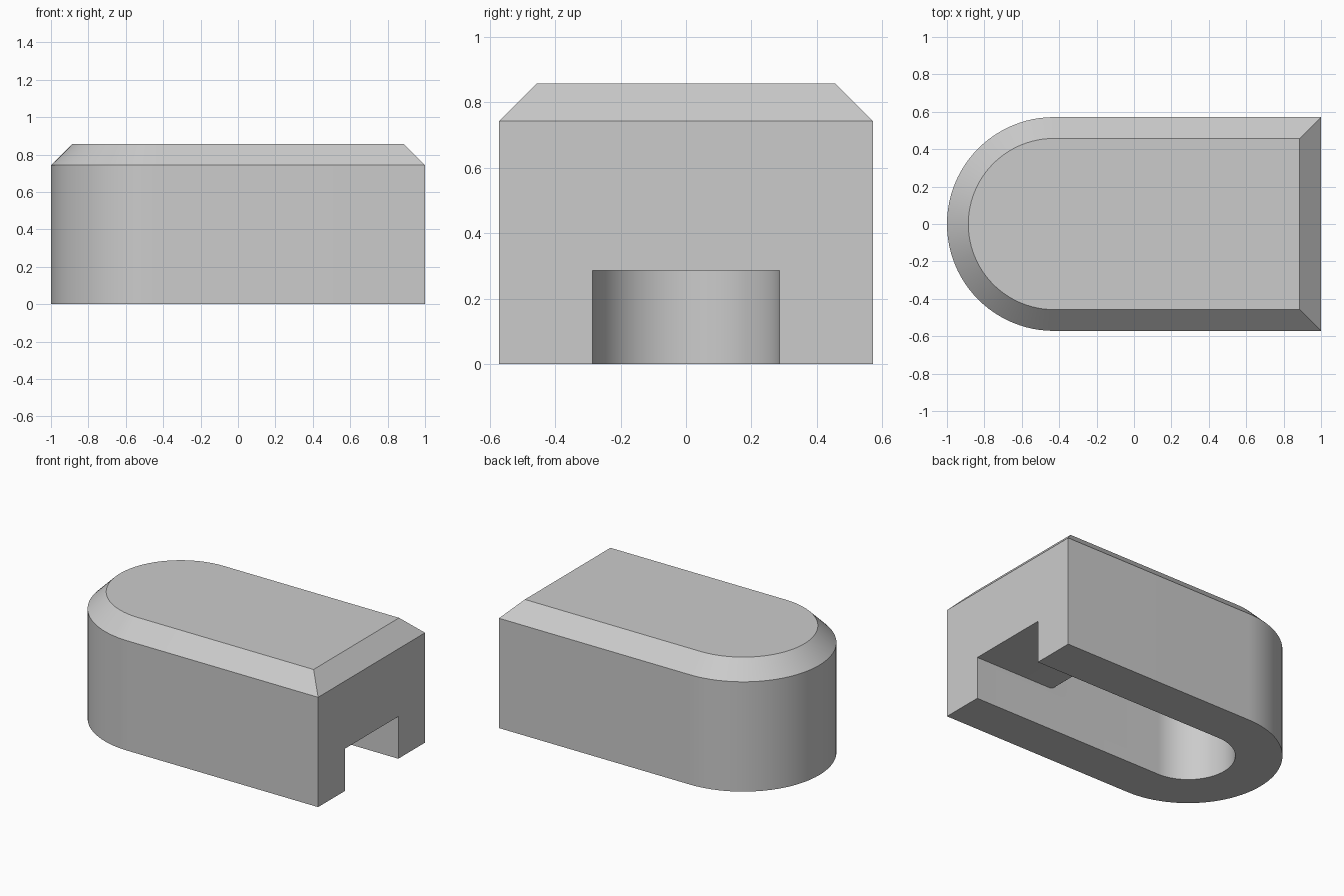
import bpy
import bmesh
from math import sin, cos, pi, radians

if "Cube" in bpy.data.objects:
    bpy.data.objects.remove(bpy.data.objects["Cube"])

UNIT = 1 / 7                      # wall thickness is two units
ROUND_X = -3 * UNIT               # centre of the rounded end
CHAMFER = 0.114
TOP = 6 * UNIT
STEPS = 48

grey = bpy.data.materials.new("grey plastic")
grey.use_nodes = True
GREY = (0.6, 0.6, 0.6, 1)
grey.diffuse_color = GREY
grey.node_tree.nodes["Principled BSDF"].inputs["Base Color"].default_value = GREY


def outline(radius, end_x):
    """Plan with a square end at +x and a half round end at -x."""
    arc = [(ROUND_X - radius * sin(pi * i / STEPS), radius * cos(pi * i / STEPS))
           for i in range(STEPS + 1)]
    return [(end_x, radius)] + arc + [(end_x, -radius)]


def loft(name, rings):
    """Closed solid through matching rings of points."""
    bm = bmesh.new()
    loops = [[bm.verts.new(p) for p in ring] for ring in rings]
    count = len(loops[0])
    for low, high in zip(loops, loops[1:]):
        for i in range(count):
            j = (i + 1) % count
            bm.faces.new((low[i], low[j], high[j], high[i]))
    bm.faces.new(loops[0][::-1])
    bm.faces.new(loops[-1])
    bmesh.ops.recalc_face_normals(bm, faces=bm.faces)
    mesh = bpy.data.meshes.new(name)
    bm.to_mesh(mesh)
    bm.free()
    mesh.materials.append(grey)
    obj = bpy.data.objects.new(name, mesh)
    bpy.context.collection.objects.link(obj)
    return obj


def plan_ring(radius, end_x, z):
    return [(x, y, z) for x, y in outline(radius, end_x)]


def subtract(target, cutter):
    mod = target.modifiers.new("cut", 'BOOLEAN')
    mod.operation = 'DIFFERENCE'
    mod.solver = 'EXACT'
    mod.object = cutter
    bpy.context.view_layer.objects.active = target
    bpy.ops.object.modifier_apply(modifier=mod.name)
    bpy.data.objects.remove(cutter)


# Outer body with chamfered top rim
body = loft("cover_body", [
    plan_ring(4 * UNIT, 1, 0),
    plan_ring(4 * UNIT, 1, TOP - CHAMFER),
    plan_ring(4 * UNIT - CHAMFER, 1 - CHAMFER, TOP)])

# Inner hollow, open at the bottom and the square end
hollow = loft("hollow_cutter", [
    plan_ring(2 * UNIT, 1.1, -0.1),
    plan_ring(2 * UNIT, 1.1, 4 * UNIT)])

# Solid lintel over the entry slot, with a rounded inner lower edge
R = 0.05
edge_x = 3 * UNIT
profile = [(1.3, 2 * UNIT), (1.3, 0.8), (edge_x - R, 0.8)]
profile += [(edge_x - R * cos(pi / 2 * i / 8), 2 * UNIT + R - R * sin(pi / 2 * i / 8))
            for i in range(9)]
lintel = loft("lintel_cutter", [[(x, y, z) for x, z in profile] for y in (-0.4, 0.4)])

subtract(hollow, lintel)
subtract(body, hollow)

# Smooth the curved walls, keep the edges sharp
bpy.ops.object.select_all(action='DESELECT')
body.select_set(True)
bpy.context.view_layer.objects.active = body
bpy.ops.object.shade_smooth_by_angle(angle=radians(30))
